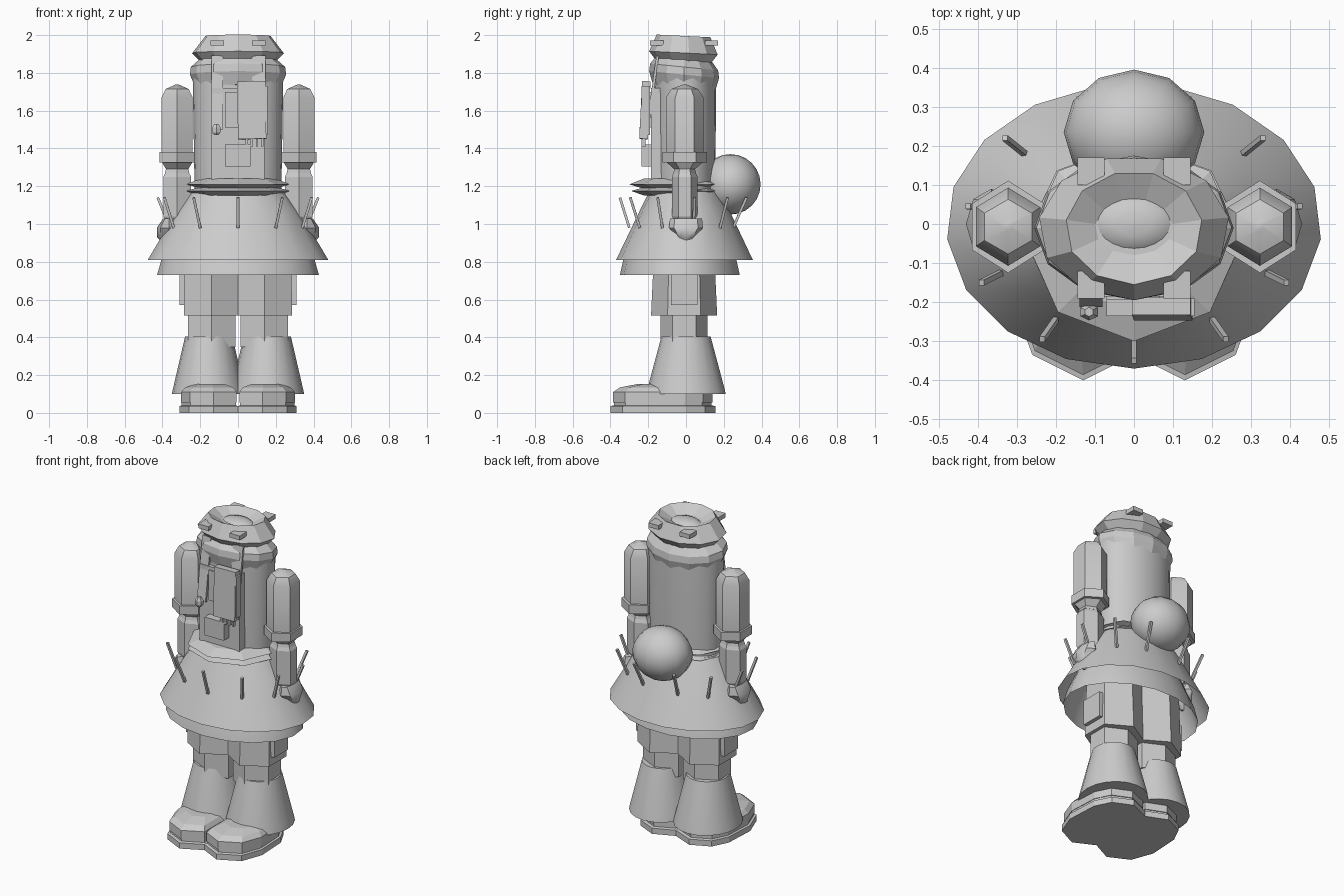
import bpy, bmesh, math
from mathutils import Vector

if "Cube" in bpy.data.objects:
    bpy.data.objects.remove(bpy.data.objects["Cube"])

grey = bpy.data.materials.new("light_grey")
grey.use_nodes = True
grey.diffuse_color = (0.6, 0.6, 0.6, 1)
grey.node_tree.nodes["Principled BSDF"].inputs["Base Color"].default_value = (0.6, 0.6, 0.6, 1)


def finish(name, bm, smooth=0):
    bmesh.ops.recalc_face_normals(bm, faces=bm.faces)
    mesh = bpy.data.meshes.new(name)
    bm.to_mesh(mesh)
    bm.free()
    mesh.materials.append(grey)
    ob = bpy.data.objects.new(name, mesh)
    bpy.context.collection.objects.link(ob)
    if smooth:
        bpy.ops.object.select_all(action='DESELECT')
        ob.select_set(True)
        bpy.context.view_layer.objects.active = ob
        bpy.ops.object.shade_smooth_by_angle(angle=math.radians(smooth))
    return ob


def loft(name, sides, centre, rings, smooth=0, caps=True, tilt=0):
    """Stack elliptical rings (z, rx, ry); the first corner points forward."""
    bm = bmesh.new()
    loops = []
    for z, rx, ry in rings:
        loop = []
        for i in range(sides):
            a = math.tau * i / sides - math.pi / 2
            y = centre[1] + ry * math.sin(a)
            loop.append(bm.verts.new((centre[0] + rx * math.cos(a), y, z + tilt * y)))
        loops.append(loop)
    for low, high in zip(loops, loops[1:]):
        for i in range(sides):
            j = (i + 1) % sides
            bm.faces.new((low[i], low[j], high[j], high[i]))
    if caps:
        bm.faces.new(loops[0])
        bm.faces.new(loops[-1])
    return finish(name, bm, smooth)


def box(name, lo, hi):
    bm = bmesh.new()
    bmesh.ops.create_cube(bm, size=1)
    lo, hi = Vector(lo), Vector(hi)
    for v in bm.verts:
        v.co = [(l + h) / 2 + c * (h - l) for l, h, c in zip(lo, hi, v.co)]
    return finish(name, bm)


def bar(name, start, end, width, depth):
    """Box beam between two points."""
    start, end = Vector(start), Vector(end)
    bm = bmesh.new()
    bmesh.ops.create_cube(bm, size=1)
    for v in bm.verts:
        v.co = (v.co.x * width, v.co.y * depth, v.co.z * (end - start).length)
    ob = finish(name, bm)
    ob.location = (start + end) / 2
    direction = (end - start).normalized()
    ob.rotation_mode = 'QUATERNION'
    ob.rotation_quaternion = Vector((0, 0, 1)).rotation_difference(direction)
    return ob


# Head, neck and body
loft("body", 24, (0, -0.005), [(1.0, .22, .15), (1.2, .23, .16), (1.78, .24, .165)], 40)
loft("collar", 12, (0, -0.01), [(1.72, .225, .165), (1.79, .255, .185),
                                (1.83, .25, .18), (1.87, .205, .15)], tilt=-0.1)
loft("head", 11, (0, -0.01), [(1.86, .2, .15), (1.905, .245, .185), (1.995, .175, .145),
                              (1.955, .1, .07)], tilt=-0.05)
loft("head_dome", 20, (0, 0), [(1.95, .1, .07), (1.965, .08, .056),
                               (1.973, .045, .03), (1.976, .005, .004)], 50)
for s, side in ((1, "left"), (-1, "right")):
    for y, place in ((-.155, "front"), (.135, "back")):
        box(f"{side}_{place}_head_tab", (s * .11 - .035, y - .035, 1.945),
            (s * .11 + .035, y + .035, 1.972))

# Chest equipment
box("chest_block", (-.14, -.185, 1.15), (.14, -.05, 1.72))
box("chest_panel", (-.07, -.235, 1.305), (.065, -.18, 1.42))
box("chest_plate", (-.07, -.193, 1.51), (.0, -.183, 1.7))
bar("right_strap", (-.11, -.15, 1.89), (-.11, -.205, 1.5), .06, .014)
bar("left_strap", (.11, -.15, 1.89), (.11, -.205, 1.5), .07, .014)
bar("chest_device", (.075, -.225, 1.45), (.07, -.21, 1.755), .15, .045)
box("device_rail", (.135, -.235, 1.47), (.155, -.19, 1.73))
for i in range(4):
    x = .04 + i * .027
    box(f"device_prong_{i + 1}", (x, -.235, 1.41), (x + .013, -.215, 1.46))
loft("strap_knob", 6, (-.115, -.225), [(1.47, .012, .012), (1.485, .026, .022),
                                       (1.51, .026, .022), (1.53, .012, .012)])

# Belt and skirts
loft("upper_belt", 8, (0, -.045), [(1.19, .2, .19), (1.21, .275, .255), (1.24, .2, .18)])
loft("lower_belt", 8, (0, -.04), [(1.15, .2, .18), (1.175, .28, .25), (1.195, .2, .18)])
loft("skirt", 17, (0, -.005), [(.81, .48, .365), (1.07, .325, .24), (1.18, .24, .185)], 30, False)
loft("under_skirt", 17, (0, -.03), [(.73, .43, .32), (.82, .405, .3), (1.0, .32, .23)], 30, False)

# Thin rods standing on the skirt
rods = [(0, -.3, 0, -.35), (.2, -.245, .235, -.295), (.34, -.125, .39, -.15),
        (.36, .04, .425, .045), (.28, .18, .33, .22), (.12, .25, .14, .32)]
for i, (x0, y0, x1, y1) in enumerate(rods):
    for s in ((1, -1) if x0 else (1,)):
        bar(f"skirt_rod_{i + 1}_{'left' if s > 0 else 'right'}",
            (s * x0, y0, .98), (s * x1, y1, 1.14), .014, .014)

# Ball carried on the back
bm = bmesh.new()
bmesh.ops.create_uvsphere(bm, u_segments=12, v_segments=12, radius=1)
for v in bm.verts:
    v.co = (v.co.x * .18, .235 + v.co.y * .16, 1.21 + v.co.z * .16)
finish("back_ball", bm, 45)

# Foot outline, front to back
FOOT = [(0, -.335), (.13, -.4), (.26, -.335), (.31, -.2), (.3, .0),
        (.25, .1), (.13, .155), (0, .1)]


def foot(name, s, levels):
    """Stack scaled foot outlines: (z, scale)."""
    bm = bmesh.new()
    loops = [[bm.verts.new((s * (.14 + (x - .14) * k), -.12 + (y + .12) * k, z))
              for x, y in FOOT] for z, k in levels]
    n = len(FOOT)
    for low, high in zip(loops, loops[1:]):
        for i in range(n):
            j = (i + 1) % n
            bm.faces.new((low[i], low[j], high[j], high[i]))
    bm.faces.new(loops[0])
    bm.faces.new(loops[-1])
    return finish(name, bm)


for s, side in ((1, "left"), (-1, "right")):
    # Arm
    c = (s * .322, -.007)
    loft(f"{side}_upper_arm", 6, c, [(1.36, .095, .1), (1.67, .095, .1), (1.715, .07, .07),
                                     (1.738, .01, .01)], 35)
    loft(f"{side}_cuff", 6, c, [(1.325, .107, .118), (1.38, .107, .118)])
    loft(f"{side}_elbow", 6, c, [(1.27, .075, .06), (1.29, .068, .055), (1.33, .095, .1)])
    loft(f"{side}_forearm", 6, c, [(1.0, .06, .05), (1.04, .085, .068),
                                   (1.25, .085, .068), (1.29, .06, .05)])
    loft(f"{side}_hand", 8, (s * .365, .0), [(.88, .01, .01), (.93, .065, .05),
                                            (.98, .065, .09), (1.03, .03, .085)], 40)
    # Leg
    loft(f"{side}_shorts", 6, (s * .14, -.01), [(.515, .17, .175), (.95, .16, .155)])
    box(f"{side}_pocket", (s * .295 - .015, -.08, .57), (s * .295 + .015, .06, .73))
    loft(f"{side}_shin", 6, (s * .14, -.01), [(.35, .145, .125), (.53, .145, .125)])
    loft(f"{side}_trouser_bell", 20, (s * .155, .0),
         [(.1, .195, .21), (.125, .19, .205), (.405, .125, .13)], 30)
    # Shoe
    foot(f"{side}_sole", s, [(0, 1), (.036, 1), (.04, .93), (.06, .93)])
    foot(f"{side}_shoe", s, [(.055, .95), (.11, .95), (.135, .82), (.152, .5)])
